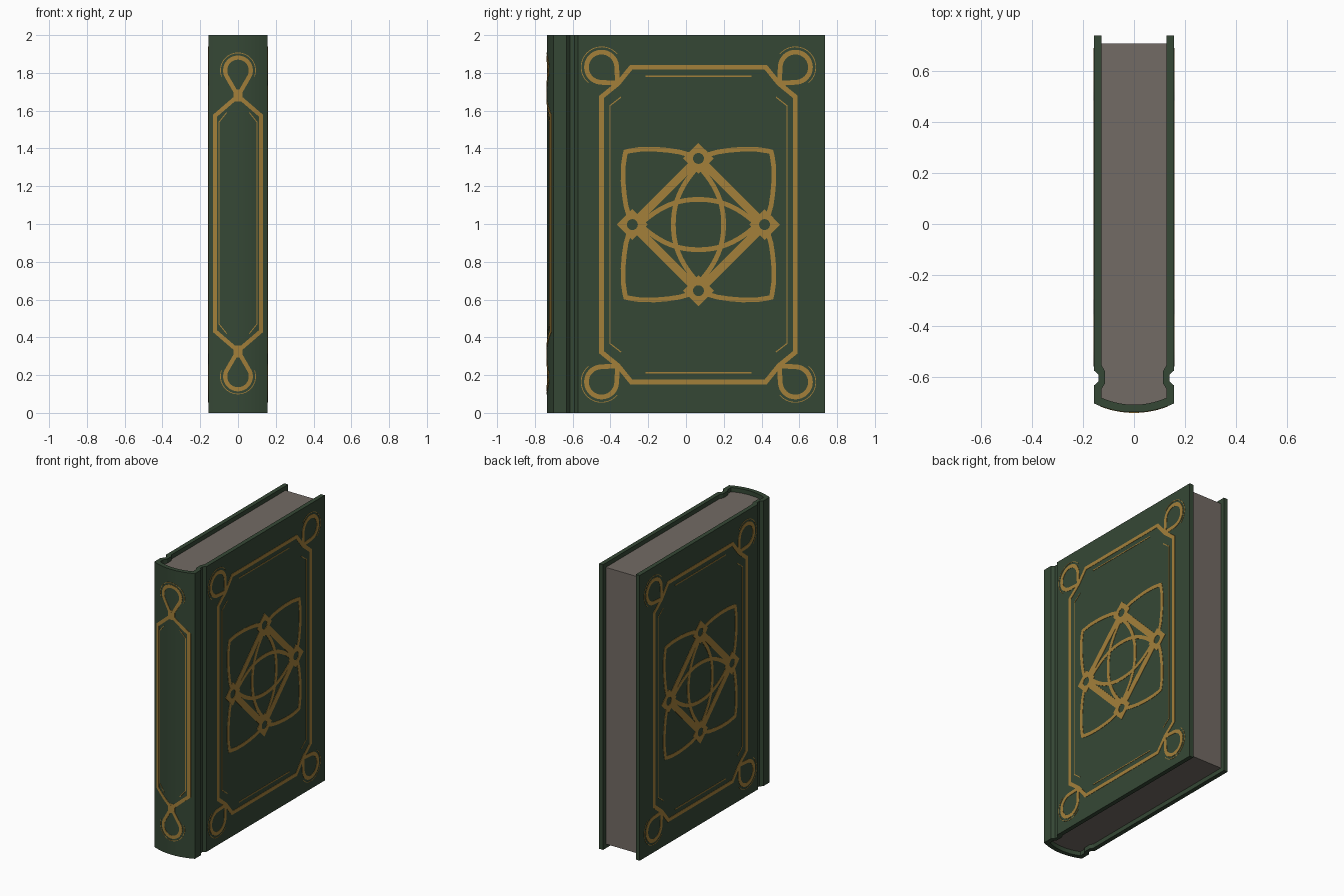
import bpy, bmesh, math
from mathutils import Vector

if "Cube" in bpy.data.objects:
    bpy.data.objects.remove(bpy.data.objects["Cube"])


def material(name, rgb):
    m = bpy.data.materials.new(name)
    m.diffuse_color = (*rgb, 1)
    m.use_nodes = True
    m.node_tree.nodes["Principled BSDF"].inputs["Base Color"].default_value = m.diffuse_color
    return m


GREEN = material("dark green cloth", (0.036, 0.064, 0.036))
GOLD = material("gold leaf", (0.37, 0.215, 0.042))
PAPER = material("grey paper", (0.17, 0.145, 0.128))


def finish(bm, name, mat):
    bmesh.ops.recalc_face_normals(bm, faces=bm.faces)
    me = bpy.data.meshes.new(name)
    bm.to_mesh(me)
    bm.free()
    me.materials.append(mat)
    ob = bpy.data.objects.new(name, me)
    bpy.context.collection.objects.link(ob)
    return ob


def prism(name, profile, z0, z1, mat):
    """Extrude an xy profile upwards."""
    bm = bmesh.new()
    f = bm.faces.new([bm.verts.new((x, y, z0)) for x, y in profile])
    g = bmesh.ops.extrude_face_region(bm, geom=[f])
    vs = [v for v in g["geom"] if isinstance(v, bmesh.types.BMVert)]
    bmesh.ops.translate(bm, verts=vs, vec=(0, 0, z1 - z0))
    return finish(bm, name, mat)


def mirrored(half):
    return half + [(-x, y) for x, y in reversed(half)]


def arc(half_w, y_edge, y_mid, n=8):
    """Spine curve from the right edge to just before the middle."""
    return [(half_w * (1 - i / n), y_mid + (y_edge - y_mid) * (1 - i / n) ** 2)
            for i in range(n)]


# Cover: two boards, hinge grooves and rounded spine in one profile
outer = [(0.157, 0.737), (0.157, -0.573), (0.138, -0.59), (0.138, -0.615),
         (0.157, -0.632)] + arc(0.157, -0.702, -0.737)
inner = [(0.127, 0.737), (0.127, -0.553), (0.114, -0.575), (0.114, -0.625),
         (0.127, -0.645)] + arc(0.127, -0.68, -0.707)
cover = prism("cover", mirrored(outer) + list(reversed(mirrored(inner)))
              [:], 0, 2, GREEN)
bpy.context.view_layer.objects.active = cover
cover.select_set(True)
bpy.ops.object.shade_smooth_by_angle(angle=math.radians(15))

# Page block, recessed inside the cover
prism("page_block", mirrored([(0.128, 0.707)] + arc(0.128, -0.683, -0.71)), 0.03, 1.97, PAPER)


def resample(path, closed, step=0.025):
    pts = [Vector(p) for p in path]
    out = []
    pairs = list(zip(pts, pts[1:] + pts[:1])) if closed else list(zip(pts, pts[1:]))
    for a, b in pairs:
        n = max(1, math.ceil((b - a).length / step))
        out += [a.lerp(b, i / n) for i in range(n)]
    return out if closed else out + [pts[-1]]


def ribbon(bm, place, path, width, closed=True):
    """Thin flat strip along a 2D path, laid on a surface by place(u, v, h)."""
    pts = resample(path, closed)
    n = len(pts)
    rings = []
    for i, p in enumerate(pts):
        a = pts[i - 1] if closed or i else p
        b = pts[(i + 1) % n] if closed or i < n - 1 else p
        d0 = (p - a).normalized() if p != a else (b - p).normalized()
        d1 = (b - p).normalized() if b != p else d0
        t = (d0 + d1).normalized()
        miter = 1 / max(0.6, t.dot(d1))
        s = Vector((-t.y, t.x)) * width / 2 * miter
        rings.append([bm.verts.new(place(*(p + s * k), h)) for k, h in
                      ((-1, -0.002), (-1, 0.002), (1, 0.002), (1, -0.002))])
    for i in range(n if closed else n - 1):
        r, q = rings[i], rings[(i + 1) % n]
        for k in range(4):
            bm.faces.new((r[k], r[(k + 1) % 4], q[(k + 1) % 4], q[k]))
    if not closed:
        bm.faces.new(rings[0])
        bm.faces.new(rings[-1])


def circle(cx, cy, r, a0=0, a1=360, n=24):
    return [(cx + r * math.cos(math.radians(a0 + (a1 - a0) * i / n)),
             cy + r * math.sin(math.radians(a0 + (a1 - a0) * i / n))) for i in range(n + 1)]


def cover_ornament(name, side):
    bm = bmesh.new()

    def place(u, v, h):
        return (side * (0.157 + h), 0.066 + u, 0.997 + v)

    # Border that loops at each corner
    loop = [(0.157, 0), (0.088, 0.085)] + circle(0, 0, 0.08, 95, 355) + [(0.085, 0.088), (0, 0.157)]
    border = []
    for sx, sz in ((1, 1), (1, -1), (-1, -1), (-1, 1)):
        pts = [(sx * (0.513 - a), sz * (0.833 - b)) for a, b in loop]
        border += pts if sx * sz > 0 else pts[::-1]
        halo = [(sx * (0.513 - a), sz * (0.833 - b)) for a, b in circle(0, 0, 0.108, 130, 320)]
        ribbon(bm, place, halo, 0.004, False)
    ribbon(bm, place, border, 0.025)
    # Fine inner lines
    for s in (1, -1):
        ribbon(bm, place, [(s * 0.41, 0.675), (s * 0.468, 0.63), (s * 0.468, -0.63),
                           (s * 0.41, -0.675)], 0.006, False)
        ribbon(bm, place, [(-0.28, s * 0.785), (0.28, s * 0.785)], 0.007, False)
    # Centre medallion: diamond bars, corner eyelets, petals
    nodes = [(0.35, 0), (0, 0.35), (-0.35, 0), (0, -0.35)]
    for i in range(4):
        a, b = Vector(nodes[i]), Vector(nodes[(i + 1) % 4])
        d = (b - a).normalized() * 0.035
        ribbon(bm, place, [a + d, b - d], 0.044, False)
        ribbon(bm, place, circle(a.x, a.y, 0.044)[:-1], 0.03)
        ribbon(bm, place, [(a.x + k * 0.065, a.y + m * 0.065)
                           for k, m in ((1, 0), (0, 1), (-1, 0), (0, -1))], 0.024)
    half = [(0.045, 0.368), (0.1, 0.384), (0.16, 0.393), (0.23, 0.399), (0.31, 0.398), (0.365, 0.39)]
    petal = half + [(0.385, 0.385)] + [(b, a) for a, b in reversed(half)]
    for sx in (1, -1):
        for sz in (1, -1):
            ribbon(bm, place, [(sx * a, sz * b) for a, b in petal], 0.025, False)
    # Two crossed lenses
    for s in (1, -1):
        lens = [(s * 0.133 * (1 - abs(i / 12) ** 2.2), 0.31 * i / 12) for i in range(-12, 13)]
        ribbon(bm, place, lens, 0.025, False)
        ribbon(bm, place, [(b, a) for a, b in lens], 0.025, False)
    finish(bm, name, GOLD)


cover_ornament("right_cover_ornament", 1)
cover_ornament("left_cover_ornament", -1)


# Spine ornament: long panel with a teardrop loop at each end
def on_spine(u, v, h):
    return (u, -0.737 + 0.035 * (u / 0.157) ** 2 - h, v)


bm = bmesh.new()
drop = [(0.122, 0.55), (0.122, 0.57), (0.0, 0.675)] + \
    [(-x, y) for x, y in circle(0, 0.81, 0.068, -25, 205)] + [(0.0, 0.675), (-0.122, 0.57), (-0.122, 0.55)]
# the strand crosses itself below the teardrop
drop = [p for i, p in enumerate(drop)]
ribbon(bm, on_spine, [(x, 1.003 + y) for x, y in drop] +
       [(-x, 1.003 - y) for x, y in drop], 0.022)
for s in (1, -1):
    ribbon(bm, on_spine, [(s * 0.06, 1.59), (s * 0.1, 1.54), (s * 0.1, 0.47), (s * 0.06, 0.42)], 0.005, False)
    ribbon(bm, on_spine, [(x, 1.003 + s * y) for x, y in circle(0, 0.81, 0.093, -20, 200)], 0.004, False)
    ribbon(bm, on_spine, [(0, 1.003 + s * 0.645), (0, 1.003 + s * 0.71)], 0.05, False)
finish(bm, "spine_ornament", GOLD)
